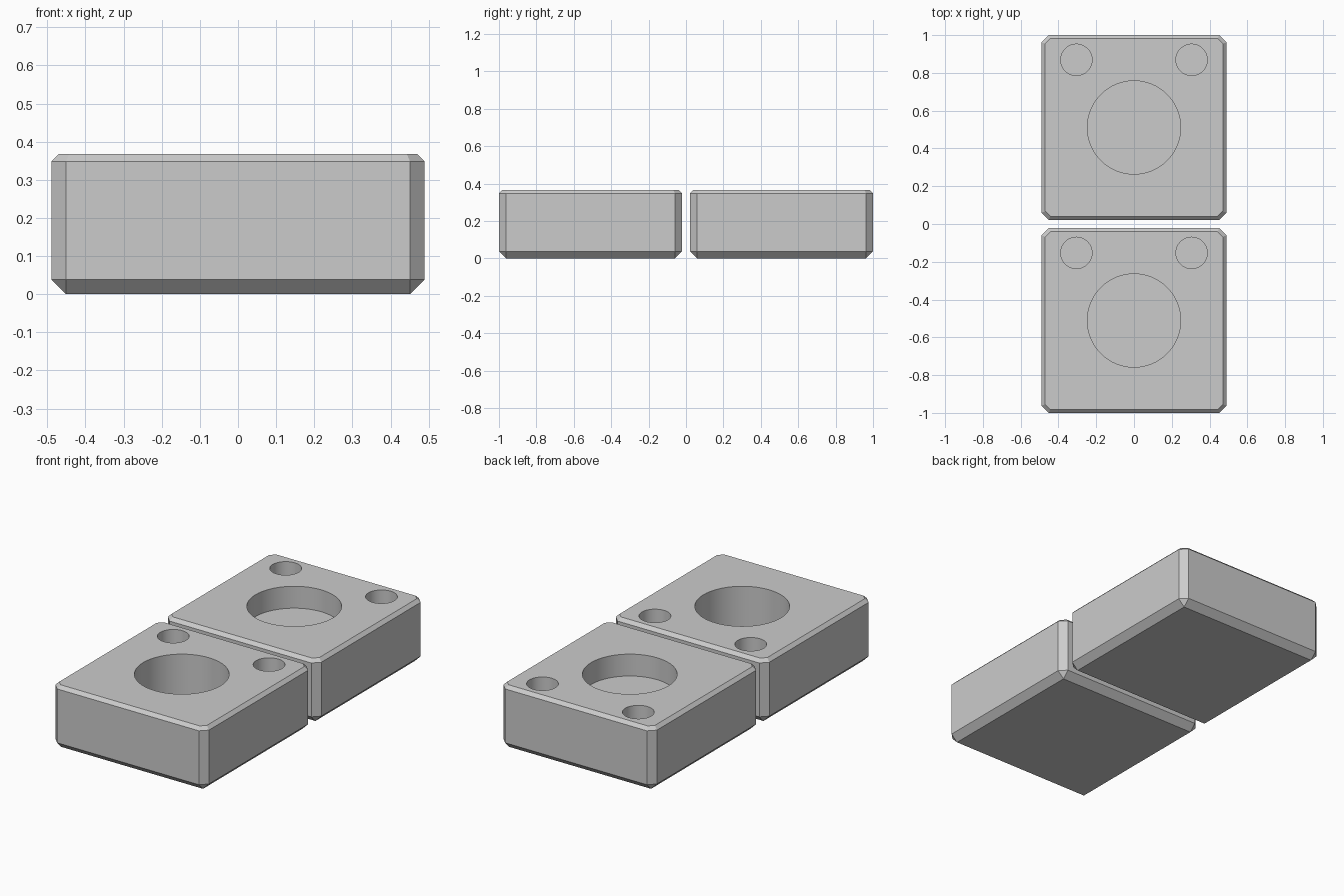
import bpy, bmesh, math

if "Cube" in bpy.data.objects:
    bpy.data.objects.remove(bpy.data.objects["Cube"])

HALF, HEIGHT, BEVEL, RIM = 0.489, 0.367, 0.038, 0.019

grey = bpy.data.materials.new("grey")
grey.diffuse_color = (0.6, 0.6, 0.6, 1)
grey.use_nodes = True
grey.node_tree.nodes["Principled BSDF"].inputs["Base Color"].default_value = grey.diffuse_color


def octagon(half, flat):
    """Square outline with cut corners; flat is half the length of a straight side."""
    return [(half, -flat), (half, flat), (flat, half), (-flat, half),
            (-half, flat), (-half, -flat), (-flat, -half), (flat, -half)]


def add_object(name, bm):
    bmesh.ops.recalc_face_normals(bm, faces=bm.faces)
    mesh = bpy.data.meshes.new(name)
    bm.to_mesh(mesh)
    bm.free()
    mesh.materials.append(grey)
    obj = bpy.data.objects.new(name, mesh)
    bpy.context.collection.objects.link(obj)
    return obj


def make_body(name, y):
    """Chamfered block: square base, octagonal sides, bevelled top rim."""
    flat = HALF - BEVEL
    top_flat = flat - RIM * math.tan(math.pi / 8)
    levels = [(0, flat, flat), (BEVEL, HALF, flat),
              (HEIGHT - RIM, HALF, flat), (HEIGHT, HALF - RIM, top_flat)]
    bm = bmesh.new()
    rings = [[bm.verts.new((px, py + y, z)) for px, py in octagon(half, f)]
             for z, half, f in levels]
    for low, high in zip(rings, rings[1:]):
        for i in range(8):
            j = (i + 1) % 8
            bm.faces.new((low[i], low[j], high[j], high[i]))
    bm.faces.new(rings[0][::-1])
    bm.faces.new(rings[-1])
    # the base corners meet in a point
    bmesh.ops.remove_doubles(bm, verts=bm.verts, dist=1e-5)
    return add_object(name, bm)


def drill(body, x, y, radius, depth):
    """Cut a flat-bottomed round hole into the top face."""
    bm = bmesh.new()
    bmesh.ops.create_cone(bm, cap_ends=True, segments=64, radius1=radius,
                          radius2=radius, depth=depth + 0.1)
    bmesh.ops.translate(bm, verts=bm.verts,
                        vec=(x, y, HEIGHT + 0.1 - (depth + 0.1) / 2))
    cutter = add_object("hole_cutter", bm)
    cutter.hide_render = True
    mod = body.modifiers.new("hole", 'BOOLEAN')
    mod.operation, mod.solver, mod.object = 'DIFFERENCE', 'EXACT', cutter
    bpy.context.view_layer.objects.active = body
    bpy.ops.object.modifier_apply(modifier=mod.name)
    bpy.data.objects.remove(cutter)


# Two blocks, the front one with a deeper socket
for name, y, socket_depth in (("front_block", -0.511, 0.27),
                              ("back_block", 0.511, 0.126)):
    block = make_body(name, y)
    drill(block, 0, y, 0.247, socket_depth)
    for x in (-0.305, 0.305):
        drill(block, x, y + 0.358, 0.083, 0.13)
    bpy.ops.object.select_all(action='DESELECT')
    block.select_set(True)
    bpy.context.view_layer.objects.active = block
    bpy.ops.object.shade_smooth_by_angle(angle=math.radians(20))
